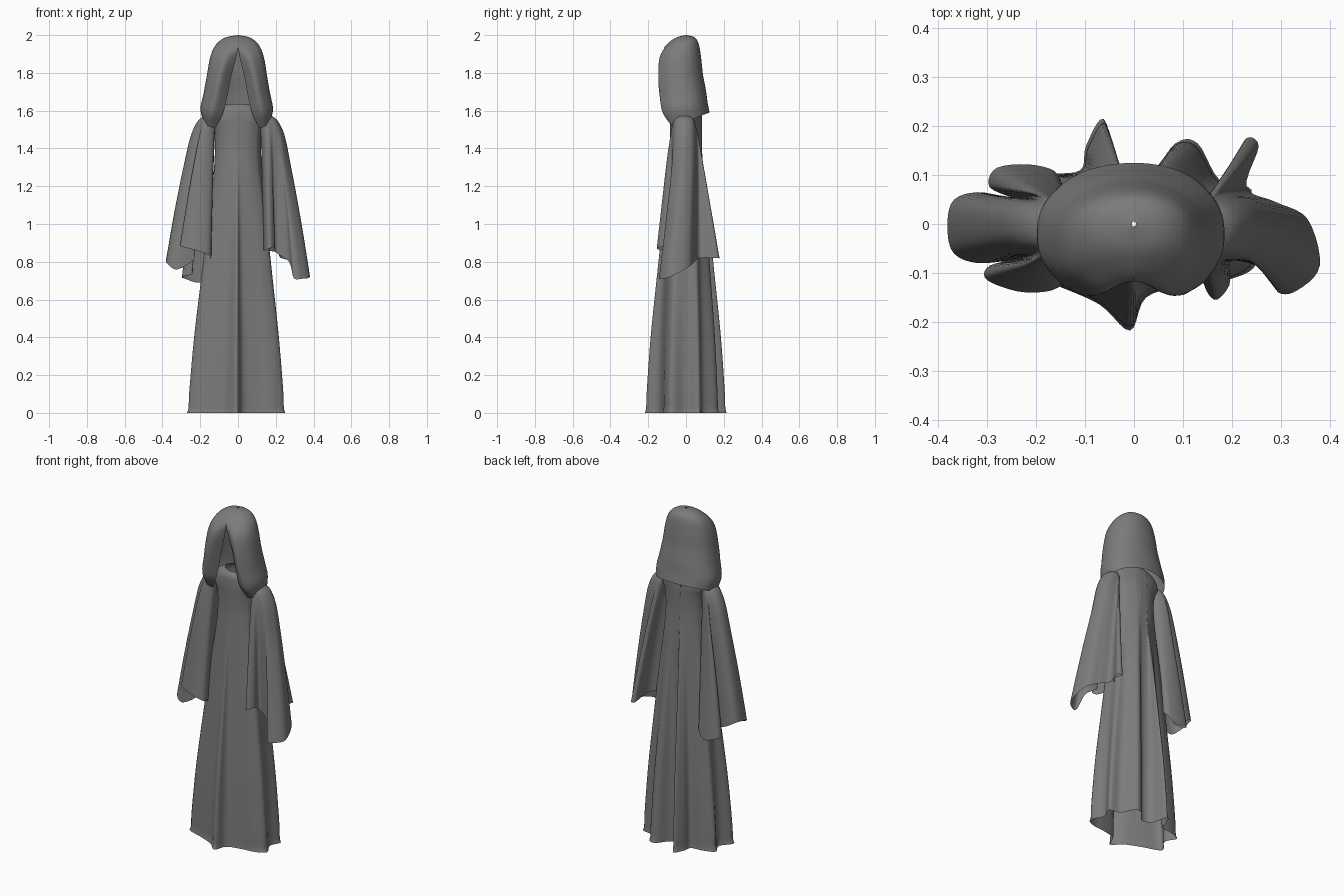
import bpy, bmesh, math
from mathutils import Vector

if "Cube" in bpy.data.objects:
    bpy.data.objects.remove(bpy.data.objects["Cube"])

# Dark grey fabric
fabric = bpy.data.materials.new("dark_fabric")
fabric.diffuse_color = (.2, .2, .2, 1)
fabric.use_nodes = True
fabric.node_tree.nodes["Principled BSDF"].inputs["Base Color"].default_value = fabric.diffuse_color


def spline(pts, steps, closed):
    """Resample points along a Catmull-Rom curve."""
    n = len(pts)
    out = []
    for i in range(n if closed else n - 1):
        if closed:
            p0, p1, p2, p3 = (pts[(i + k) % n] for k in (-1, 0, 1, 2))
        else:
            p0, p1, p2, p3 = (pts[min(max(i + k, 0), n - 1)] for k in (-1, 0, 1, 2))
        for j in range(steps):
            t = j / steps
            out.append(0.5 * (2 * p1 + (p2 - p0) * t
                              + (2 * p0 - 5 * p1 + 4 * p2 - p3) * t * t
                              + (3 * p1 - p0 - 3 * p2 + p3) * t ** 3))
    if not closed:
        out.append(pts[-1].copy())
    return out


def cloth(name, rows, closed, around=5, down=5):
    """Smooth fabric surface through rows of control points."""
    rows = [spline(r, around, closed) for r in rows]
    cols = [spline(list(c), down, False) for c in zip(*rows)]
    bm = bmesh.new()
    grid = [[bm.verts.new((p.x, p.y, max(p.z, 0))) for p in c] for c in cols]
    n = len(grid)
    for i in range(n if closed else n - 1):
        a, b = grid[i], grid[(i + 1) % n]
        for j in range(len(a) - 1):
            bm.faces.new((a[j], a[j + 1], b[j + 1], b[j]))
    bmesh.ops.recalc_face_normals(bm, faces=bm.faces)
    mesh = bpy.data.meshes.new(name)
    bm.to_mesh(mesh)
    bm.free()
    mesh.materials.append(fabric)
    obj = bpy.data.objects.new(name, mesh)
    bpy.context.collection.objects.link(obj)
    for f in mesh.polygons:
        f.use_smooth = True
    return obj


# Gown: oval bodice blending into a pleated hem
hem = [(-.008, -.218), (.025, -.15), (.11, -.125), (.19, -.115), (.25, -.08), (.215, 0),
       (.24, .07), (.175, .09), (.13, .165), (.085, .165), (.03, .1), (-.03, .12), (-.062, .215),
       (-.098, .16), (-.11, .11), (-.18, .1), (-.25, .07), (-.22, 0), (-.27, -.08),
       (-.16, -.125), (-.07, -.165)]
# height, half width, half depth, blend towards the hem
levels = [(1.635, .075, .06, 0), (1.61, .125, .08, 0), (1.56, .155, .085, 0), (1.5, .13, .085, 0),
          (1.4, .122, .085, 0), (1.25, .125, .09, .06), (1.0, .13, .09, .27),
          (.7, .135, .095, .5), (.4, .14, .1, .74), (.12, .15, .1, .91),
          (.03, .15, .1, .94), (0, .15, .1, 1)]
rows = []
for z, a, b, s in levels:
    row = []
    for x, y in hem:
        ang = math.atan2(y / .13, x / .24)
        p = Vector((a * math.cos(ang), b * math.sin(ang), z))
        row.append(p.lerp(Vector((x, y, z)), s))
    rows.append(row)
cloth("gown", rows, True)


# Sleeves: small shoulder ovals widening into loosely folded cuffs
def sleeve(name, side, cuff):
    n = len(cuff)
    rows = []
    # oval centre x, radius x, radius y, height, blend towards the cuff
    for cx, rx, ry, z, t in [(.15, .004, .004, 1.585, 0), (.15, .03, .035, 1.572, 0),
                             (.158, .045, .055, 1.54, .03), (.165, .05, .065, 1.46, .13),
                             (.165, .05, .07, 0, .3), (.165, .05, .07, 0, .53),
                             (.165, .05, .07, 0, .77), (.165, .05, .07, 0, 1)]:
        row = []
        for k, c in enumerate(cuff):
            ang = math.radians(215) + math.tau * k / n
            x = side * (cx + rx * math.cos(ang))
            y = -.01 + ry * math.sin(ang)
            row.append(Vector((x + (c[0] - x) * t ** .73, y + (c[1] - y) * t ** .9,
                               z if z else 1.55 + (c[2] - 1.55) * t)))
        rows.append(row)
    return cloth(name, rows, True)


sleeve("sleeve_right", -1, [
    (-.145, -.12, .83), (-.22, -.14, .86), (-.3, -.115, .88), (-.295, -.085, .88),
    (-.23, -.07, .82), (-.32, -.08, .76), (-.375, -.05, .79), (-.375, .04, .81),
    (-.32, .065, .78), (-.24, .05, .74), (-.295, .075, .72), (-.28, .115, .71),
    (-.2, .12, .69), (-.15, .09, .75), (-.155, -.02, .8)])
sleeve("sleeve_left", 1, [
    (.14, -.11, .86), (.165, -.155, .87), (.195, -.125, .88), (.2, -.075, .85),
    (.27, -.095, .8), (.295, -.14, .715), (.335, -.135, .71), (.38, -.085, .72),
    (.355, .01, .77), (.29, .045, .8), (.23, .075, .82), (.255, .16, .82),
    (.225, .17, .82), (.205, .07, .85), (.14, .0, .86)])

# Hood: open-fronted cowl whose front edges roll inward
# front z, back z, half width, front y, back y, half opening, edge roll
profile = [(2.0, 2.0, .004, -.005, .005, 0, 0), (1.983, 1.988, .07, -.06, .045, 0, 0),
           (1.935, 1.955, .118, -.115, .067, .001, 0), (1.88, 1.88, .145, -.15, .08, .01, .04),
           (1.78, 1.79, .162, -.165, .09, .035, .06), (1.68, 1.71, .178, -.165, .105, .055, .06),
           (1.58, 1.64, .195, -.155, .115, .08, .05), (1.5, 1.59, .182, -.125, .125, .12, .03)]
rows = []
COLS = 16
for zf, zb, a, yf, yb, gap, roll in profile:
    g = math.asin(gap / a)
    row = []
    for k in range(COLS + 1):
        ang = g + (math.tau - 2 * g) * k / COLS
        front = (1 + math.copysign(abs(math.cos(ang)) ** .85, math.cos(ang))) / 2
        # one side of the cowl hangs a little slimmer
        x = a * math.sin(ang) * (.95 if math.sin(ang) > 0 else 1.02)
        y = yb + (yf - yb) * front
        row.append(Vector((x, y, zb + (zf - zb) * front)))
    row[0].y += roll
    row[-1].y += roll
    rows.append(row)
cloth("hood", rows, False)
